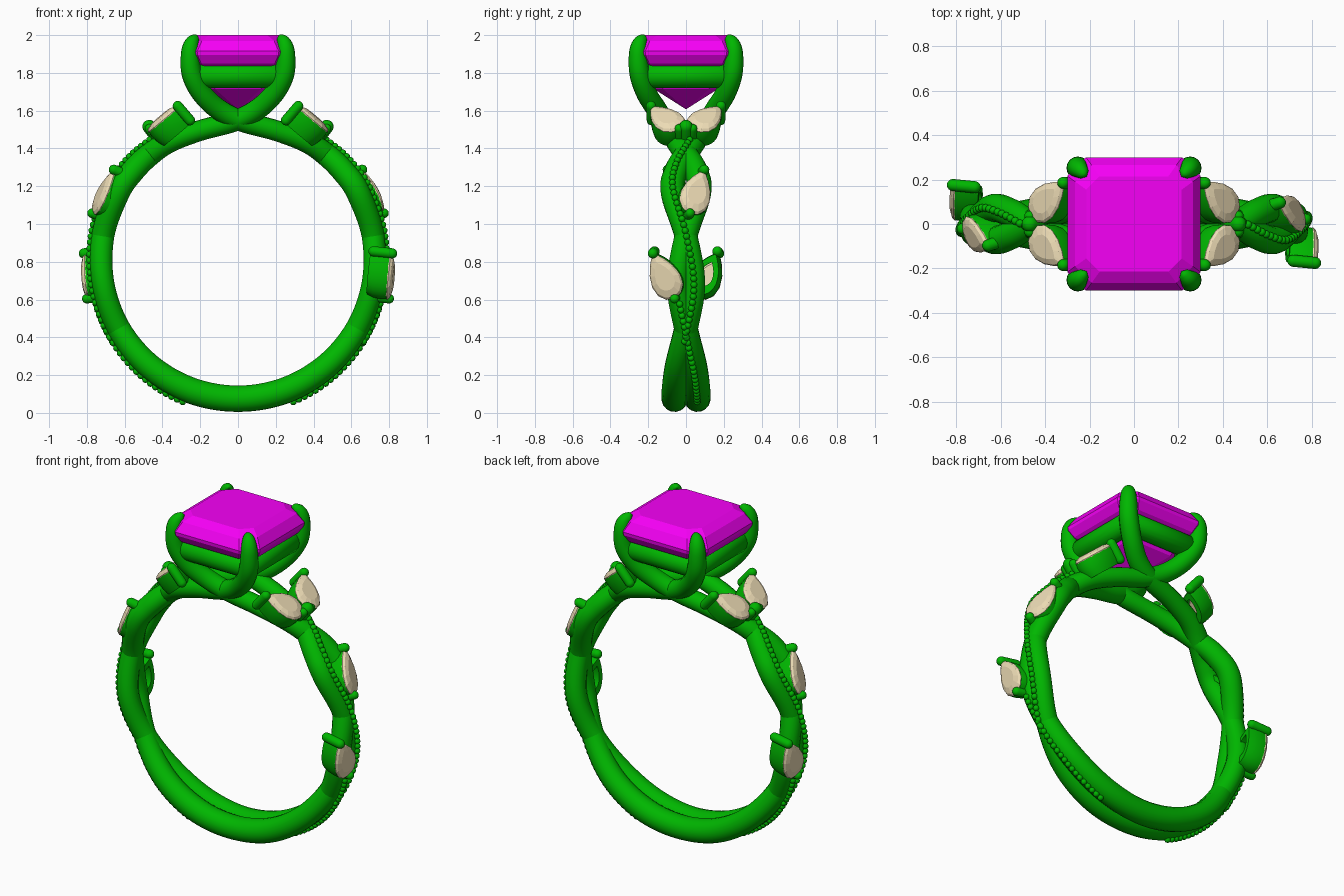
import bpy, bmesh, math
from mathutils import Vector, Matrix

if "Cube" in bpy.data.objects:
    bpy.data.objects.remove(bpy.data.objects["Cube"])

CZ, INNER = 0.81, 0.665          # finger hole centre height and radius


def material(name, rgb):
    m = bpy.data.materials.new(name)
    m.diffuse_color = (*rgb, 1)
    m.use_nodes = True
    m.node_tree.nodes["Principled BSDF"].inputs["Base Color"].default_value = m.diffuse_color
    return m


GREEN = material("green_metal", (0.0, 0.47, 0.0))
MAGENTA = material("magenta_stone", (0.92, 0.0, 0.92))
CREAM = material("cream_stone", (0.84, 0.71, 0.46))


def finish(ob, mat, smooth=True):
    ob.data.materials.clear()
    ob.data.materials.append(mat)
    bpy.ops.object.select_all(action='DESELECT')
    ob.select_set(True)
    bpy.context.view_layer.objects.active = ob
    if ob.type == 'CURVE':
        bpy.ops.object.convert(target='MESH')
        ob = bpy.context.object
    if smooth:
        bpy.ops.object.shade_smooth_by_angle(angle=math.radians(45))
    return ob


def from_bmesh(name, bm, mat, smooth=True):
    bmesh.ops.recalc_face_normals(bm, faces=bm.faces)
    me = bpy.data.meshes.new(name)
    bm.to_mesh(me)
    bm.free()
    ob = bpy.data.objects.new(name, me)
    bpy.context.collection.objects.link(ob)
    return finish(ob, mat, smooth)


def half_turn(ob):
    """Copy of a part turned 180 degrees about the vertical axis."""
    c = ob.copy()
    c.name = ob.name + "_opposite"
    c.rotation_euler.z = math.pi
    bpy.context.collection.objects.link(c)


def tube(name, pts, cyclic=False):
    """Round tube through (x, y, z, radius) points."""
    cu = bpy.data.curves.new(name, 'CURVE')
    cu.dimensions = '3D'
    cu.bevel_depth = 1
    cu.bevel_resolution = 6
    cu.use_fill_caps = True
    sp = cu.splines.new('POLY')
    sp.points.add(len(pts) - 1)
    for p, q in zip(sp.points, pts):
        p.co = (q[0], q[1], q[2], 1)
        p.radius = q[3]
    sp.use_cyclic_u = cyclic
    ob = bpy.data.objects.new(name, cu)
    bpy.context.collection.objects.link(ob)
    return finish(ob, GREEN)


def catmull(keys, n):
    k = [Vector(q) for q in keys]
    k = [2 * k[0] - k[1]] + k + [2 * k[-1] - k[-2]]
    out = []
    for i in range(1, len(k) - 2):
        a, b, c, d = k[i - 1:i + 3]
        for j in range(n):
            t = j / n
            out.append(0.5 * (2 * b + (c - a) * t + (2 * a - 5 * b + 4 * c - d) * t * t
                              + (3 * b - a - 3 * c + d) * t ** 3))
    return out + [k[-2]]


def loft(name, rings, mat, smooth, closed=False):
    """Skin rings of points; cap the ends, or join last to first."""
    bm = bmesh.new()
    vs = [[bm.verts.new(p) for p in r] for r in rings]
    n = len(vs[0])
    for a, b in zip(vs, vs[1:] + (vs[:1] if closed else [])):
        for i in range(n):
            bm.faces.new((a[i], a[(i + 1) % n], b[(i + 1) % n], b[i]))
    if not closed:
        bm.faces.new(vs[0])
        bm.faces.new(vs[-1])
    return from_bmesh(name, bm, mat, smooth)


# Twisted shank strands: each end crosses over the top and rises into a prong
half = []
for deg, y, r in [(0, -.06, .07), (20, -.06, .07), (40, -.045, .067), (60, 0, .063),
                  (80, .042, .06), (100, 0, .061), (119, -.07, .064), (130, -.052, .064),
                  (140, 0, .062), (150, .05, .058)]:
    a = math.radians(deg)
    R = INNER + r
    half.append((R * math.sin(a), y, CZ - R * math.cos(a), r))
half += [(.2, .09, 1.495, .055), (.02, .12, 1.545, .056), (-.1, .155, 1.605, .056),
         (-.19, .208, 1.69, .055), (-.243, .244, 1.79, .054), (-.254, .254, 1.89, .049),
         (-.247, .247, 1.95, .041), (-.227, .227, 1.982, .026), (-.214, .214, 1.989, .004)]
mirrored = [(-x, y, z, r) for x, y, z, r in half[:0:-1]]
half_turn(tube("shank_strand", catmull(mirrored + half, 8)))

# Beaded edging along the outside of the strands
bm = bmesh.new()
path = catmull(half[:12], 60)
for side, lo, hi in ((1, 57, 151), (-1, 21, 73)):
    last = None
    for p in path:
        phi = math.degrees(math.atan2(p[0], CZ - p[2]))
        pos = Vector((p[0], p[1] * side, p[2]))
        out = Vector((p[0], 0, p[2] - CZ)).normalized()
        pos += out * (p[3] + .002)
        if lo < phi < hi and (last is None or (pos - last).length > .029):
            bmesh.ops.create_icosphere(bm, subdivisions=2, radius=.018,
                                       matrix=Matrix.Translation(pos))
            last = pos
half_turn(from_bmesh("bead_edging", bm, GREEN))


# Centre stone: step-cut square with clipped corners
def octagon(h, z, clip=.28):
    c = h * (1 - clip)
    return [(x, y, z) for x, y in ((h, -c), (h, c), (c, h), (-c, h),
                                   (-h, c), (-h, -c), (-c, -h), (c, -h))]


loft("centre_stone", [octagon(h, z) for h, z in
                      ((.004, 1.61), (.17, 1.715), (.22, 1.82), (.27, 1.85), (.298, 1.895),
                       (.3, 1.915), (.265, 1.97), (.215, 2.0))], MAGENTA, False)

# Gallery rail beneath the centre stone
tube("gallery_rail", [(x, y, 1.785, .066) for x, y, z in octagon(.215, 0, .15)], True)


# Leaf settings: pear stone, hollow cup, claws at tip and base
def capsule(name, a, b, r):
    d = (b - a).normalized()
    pts = []
    for c, s in ((a, -1), (b, 1)):
        arc = [(c + d * s * r * math.sin(t * math.pi / 10), max(r * math.cos(t * math.pi / 10), .001))
               for t in range(6)]
        pts += arc[::-1] if s < 0 else arc
    return tube(name, [(*p, q) for p, q in pts])


def leaf(name, base, tip, normal, width, depth):
    base, tip = Vector(base), Vector(tip)
    u = (tip - base).normalized()
    n = Vector(normal)
    n = (n - u * n.dot(u)).normalized()
    v = n.cross(u)
    mid, L = (base + tip) / 2, (tip - base).length

    def ring(s, h, count):
        pts = []
        for i in range(count):
            t = 2 * math.pi * i / count
            w = math.sin(t) * abs(math.sin(t / 2)) ** .8 / .8
            pts.append(mid + u * (math.cos(t) * L / 2 * s) + v * (w * width / 2 * s) + n * h)
        return pts

    parts = [loft(name + "_stone", [ring(s, h, 14) for s, h in
                                    ((.5, -.05), (.95, -.012), (1, 0), (.9, .012), (.6, .022))],
                  CREAM, False),
             loft(name + "_cup", [ring(s, h, 28) for s, h in
                                  ((.97, -.004), (1.0, -.03), (.96, -depth * .7), (.86, -depth),
                                   (.5, -depth), (.6, -.04), (.85, -.004))], GREEN, True, True),
             capsule(name + "_tip_claw", tip - n * depth * .85, tip + n * .006, .027),
             capsule(name + "_base_claw", base - n * depth * .6, base + n * .006, .025)]
    for p in parts:
        half_turn(p)


leaf("lower_leaf", (.795, -.06, .605), (.81, -.175, .845), (1, -.15, 0), .165, .11)
leaf("upper_leaf", (.768, .02, 1.055), (.652, .095, 1.285), (.9, .3, .4), .165, .11)
for s, side in ((1, "back"), (-1, "front")):
    leaf("crown_leaf_" + side, (.465, .035 * s, 1.5), (.315, .185 * s, 1.62),
         (.55, .12 * s, .8), .165, .11)

# Centre claw between each pair of crown leaves
half_turn(capsule("crown_centre_claw", Vector((.42, 0, 1.45)), Vector((.47, 0, 1.515)), .036))
